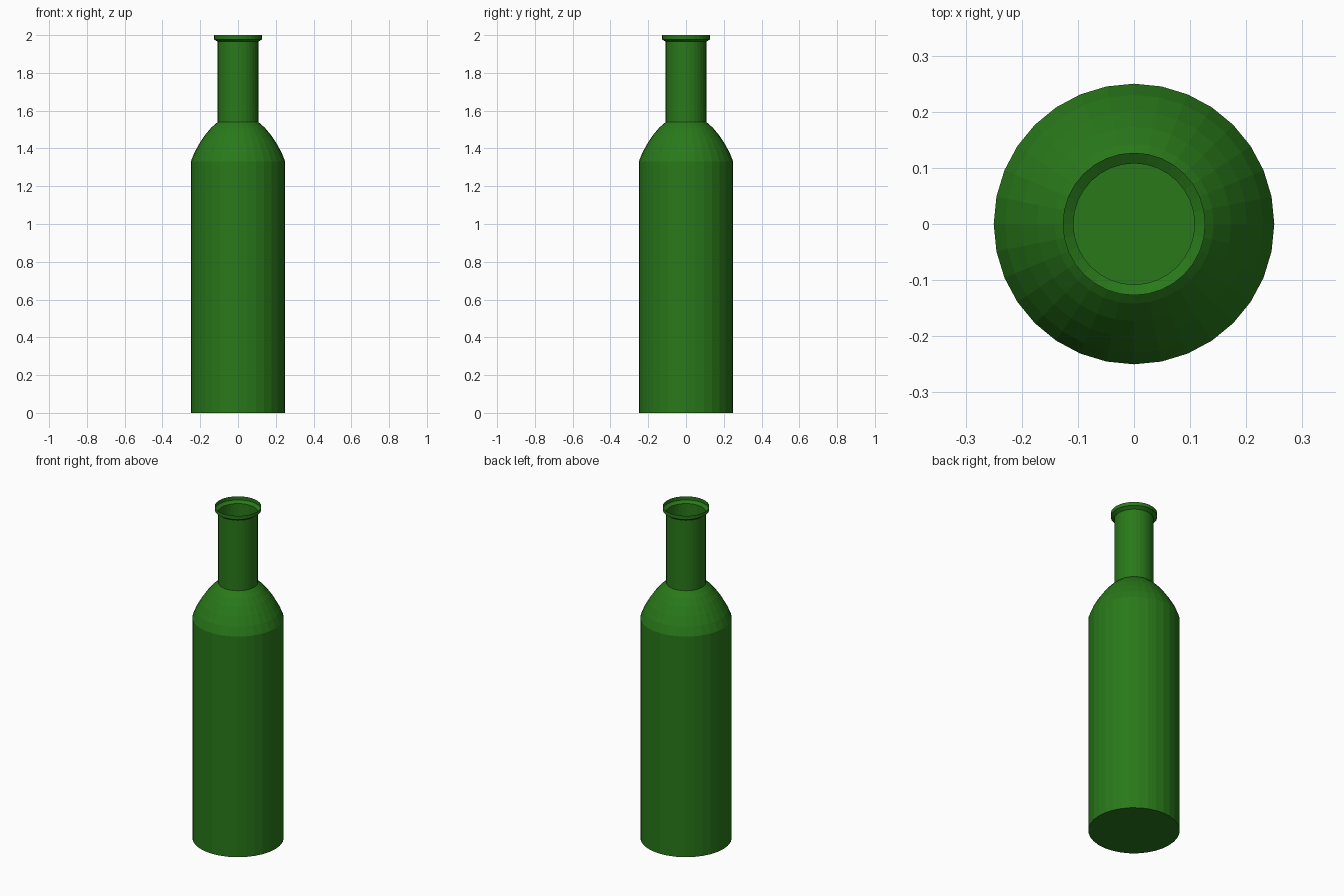
import bpy, bmesh, math

if "Cube" in bpy.data.objects:
    bpy.data.objects.remove(bpy.data.objects["Cube"])

SIDES = 32


def lathe(bm, profile):
    """Revolve (radius, z) points about z; returns the rings of vertices."""
    rings = []
    for r, z in profile:
        rings.append([bm.verts.new((r * math.cos(math.tau * i / SIDES),
                                    r * math.sin(math.tau * i / SIDES), z))
                      for i in range(SIDES)])
    for a, b in zip(rings, rings[1:]):
        for i in range(SIDES):
            j = (i + 1) % SIDES
            bm.faces.new((a[i], a[j], b[j], b[i]))
    return rings


# Thin-walled open bottle: straight body, domed shoulder, neck, flared lip
profile = [
    (0.25, 0.0), (0.25, 1.33),
    (0.23, 1.38), (0.202, 1.43), (0.173, 1.473), (0.142, 1.51), (0.108, 1.54),
    (0.108, 1.965),
    (0.127, 1.978), (0.127, 2.0),
]
bm = bmesh.new()
rings = lathe(bm, profile)
bm.faces.new(list(reversed(rings[0])))  # flat base

mesh = bpy.data.meshes.new("bottle")
bm.to_mesh(mesh)
bm.free()
bottle = bpy.data.objects.new("bottle", mesh)
bpy.context.collection.objects.link(bottle)

# Green glass
glass = bpy.data.materials.new("green_glass")
glass.diffuse_color = (0.022, 0.19, 0.01, 1.0)
glass.use_nodes = True
glass.node_tree.nodes["Principled BSDF"].inputs["Base Color"].default_value = glass.diffuse_color
mesh.materials.append(glass)
